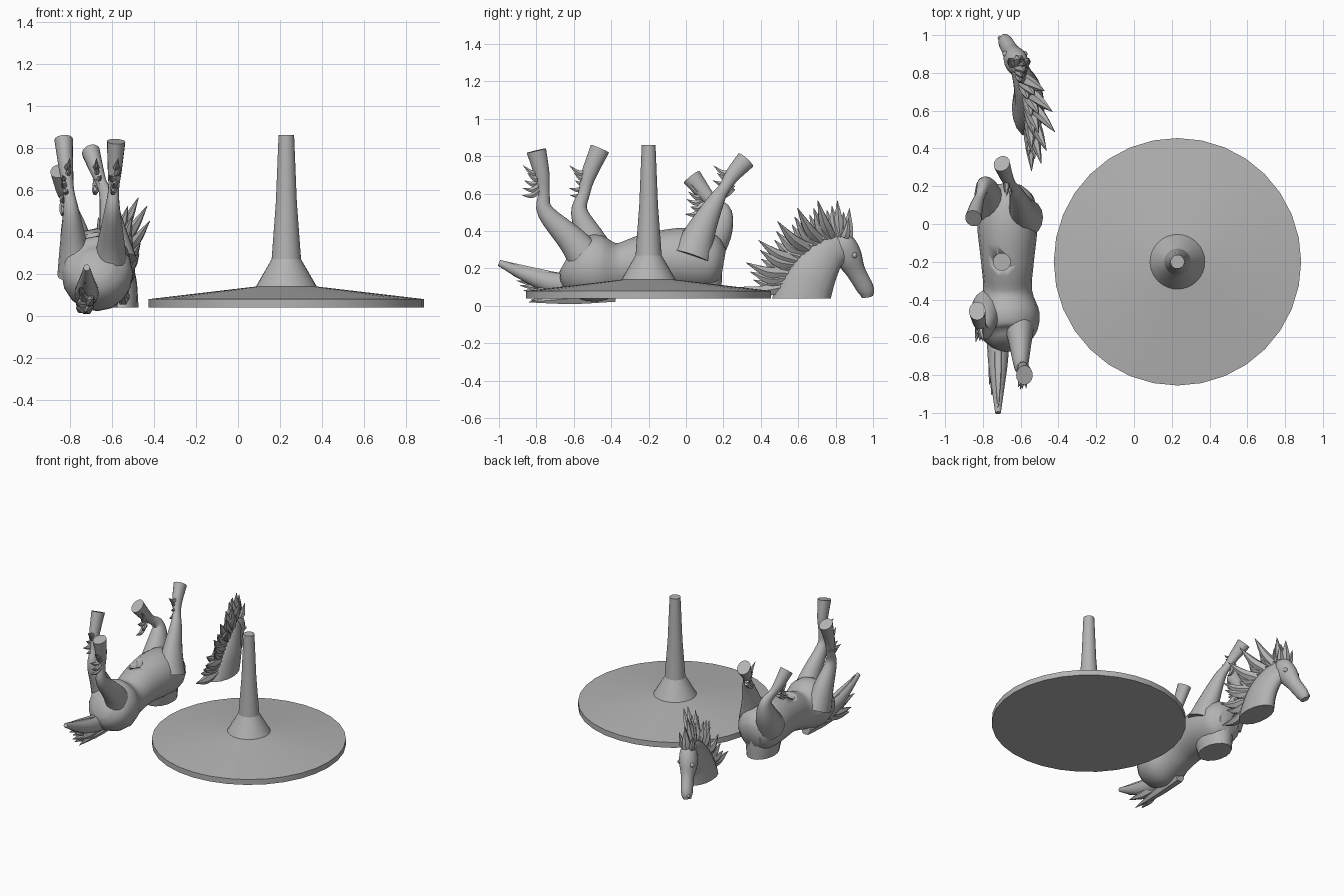
import bpy
import bmesh
import math
import random
from mathutils import Vector

random.seed(4)
if "Cube" in bpy.data.objects:
    bpy.data.objects.remove(bpy.data.objects["Cube"])

# Single plain grey
shade = 0.45
colour = (shade, shade, shade, 1)
grey = bpy.data.materials.new("plain_grey")
grey.use_nodes = True
grey.diffuse_color = colour
grey.node_tree.nodes["Principled BSDF"].inputs["Base Color"].default_value = colour


def finish(name, bm, angle=40):
    """Turn a bmesh into a shaded object."""
    bmesh.ops.recalc_face_normals(bm, faces=bm.faces)
    mesh = bpy.data.meshes.new(name)
    bm.to_mesh(mesh)
    bm.free()
    mesh.materials.append(grey)
    obj = bpy.data.objects.new(name, mesh)
    bpy.context.collection.objects.link(obj)
    bpy.ops.object.select_all(action="DESELECT")
    obj.select_set(True)
    bpy.context.view_layer.objects.active = obj
    bpy.ops.object.shade_smooth_by_angle(angle=math.radians(angle))
    return obj


def smooth_path(keys, steps=4):
    """Catmull-Rom curve through tuples of any length."""
    points = [Vector(key) for key in keys]
    first = points[0] * 2 - points[1]
    last = points[-1] * 2 - points[-2]
    points = [first, *points, last]
    path = []
    for before, start, end, after in zip(points, points[1:], points[2:], points[3:]):
        leave, arrive = (end - before) / 2, (after - start) / 2
        for step in range(steps):
            t = step / steps
            ease = t * t * (3 - 2 * t)
            path.append(start.lerp(end, ease)
                        + leave * t * (1 - t) ** 2 - arrive * t * t * (1 - t))
    return path + [points[-2]]


def bridge(bm, rings):
    """Skin a stack of equal rings and cap both ends."""
    for low, high in zip(rings, rings[1:]):
        for k in range(len(low)):
            bm.faces.new((low[k - 1], low[k], high[k], high[k - 1]))
    bm.faces.new(rings[0])
    bm.faces.new(rings[-1])


def add_tube(bm, keys, depth_ratio, sides):
    """Loft ellipses; each key is a centre and a half width."""
    path = smooth_path(keys)
    centres = [key.xyz for key in path]
    rings = []
    for i, (key, centre) in enumerate(zip(path, centres)):
        ahead = centres[min(i + 1, len(path) - 1)]
        along = (ahead - centres[max(i - 1, 0)]).normalized()
        across = Vector((1, 0, 0))
        across = (across - along * across.dot(along)).normalized()
        deep = along.cross(across) * depth_ratio
        angles = [math.tau * k / sides for k in range(sides)]
        rings.append([bm.verts.new(centre + (across * math.cos(a) + deep * math.sin(a)) * key.w)
                      for a in angles])
    bridge(bm, rings)


def tube(name, keys, depth_ratio=1.1, floor=None):
    bm = bmesh.new()
    add_tube(bm, keys, depth_ratio, sides=16)
    if floor is not None:
        bmesh.ops.bisect_plane(bm, geom=bm.verts[:] + bm.edges[:] + bm.faces[:],
                               plane_co=(0, 0, floor), plane_no=(0, 0, 1), clear_inner=True)
        bmesh.ops.holes_fill(bm, edges=bm.edges, sides=0)
    return finish(name, bm)


def locks(name, strands, radius, sag=0.02):
    """Pointed, sagging hair strands from root to tip."""
    bm = bmesh.new()
    for root, tip in strands:
        middle = root.lerp(tip, 0.5) - Vector((0, 0, sag))
        add_tube(bm, [(*root, radius), (*middle, radius * 0.8), (*tip, radius * 0.05)],
                 depth_ratio=1.1, sides=6)
    finish(name, bm)


def jitter(amount):
    return random.uniform(-amount, amount)


# Display stand: lathed disc, flared foot and post
joint_height = 0.04
stand_centre = Vector((0.23, -0.2, 0))
stand_sides = 32
bm = bmesh.new()
profile = [(0.655, joint_height), (0.655, 0.08), (0.145, 0.14), (0.07, 0.27), (0.05, 0.54), (0.037, 0.86)]
rings = []
for radius, height in profile:
    rings.append([])
    for k in range(stand_sides):
        turn = math.tau * k / stand_sides
        spot = Vector((radius * math.cos(turn), radius * math.sin(turn), height))
        rings[-1].append(bm.verts.new(stand_centre + spot))
bridge(bm, rings)
finish("stand", bm, angle=20)

# Upturned torso, given as rump-to-chest stations
body_x = -0.67
stations = [(-0.64, 0.25, 0.07), (-0.58, 0.22, 0.15), (-0.47, 0.2, 0.17), (-0.35, 0.2, 0.13),
            (-0.2, 0.24, 0.14), (0, 0.25, 0.16), (0.14, 0.23, 0.14), (0.2, 0.22, 0.08)]
torso = tube("torso", [(body_x, *station) for station in stations], depth_ratio=1.05)

# Socket for the post in the belly
bm = bmesh.new()
bmesh.ops.create_cone(bm, cap_ends=True, segments=24, radius1=0.045, radius2=0.045, depth=0.2)
bmesh.ops.translate(bm, verts=bm.verts, vec=Vector((-0.7, stand_centre.y, 0.42)))
cutter = finish("socket_cutter", bm)
cutter.hide_render = True
cutter.hide_set(True)
cut = torso.modifiers.new("socket", "BOOLEAN")
cut.operation = "DIFFERENCE"
cut.object = cutter

# Neck stump with a flat joint
tube("neck_stump", [(body_x, 0.02, 0.26, 0.12), (body_x, 0.04, 0.15, 0.11), (body_x, 0.06, 0, 0.09)],
     depth_ratio=1.4, floor=joint_height)

# Legs pointing up: hip, stifle, hock, cannon, fetlock, hoof
thickness = [0.09, 0.066, 0.038, 0.026, 0.034, 0.044]


def leg(name, hip_x, hoof_x, joints):
    hip, stifle, hock, fetlock, hoof = [Vector((0, *joint)) for joint in joints]
    centres = [hip, stifle, hock, hock.lerp(fetlock, 0.5), fetlock, hoof]
    for i, centre in enumerate(centres):
        centre.x = hip_x + (hoof_x - hip_x) * i / (len(centres) - 1)
    tube(name, [(*centre, width) for centre, width in zip(centres, thickness)], depth_ratio=1.2)
    # Feathered tuft behind the fetlock
    strands = []
    for offset in range(-2, 3):
        root = fetlock + Vector((0, 0, offset * 0.02 - 0.03))
        strands.append((root, root + Vector((jitter(0.03), jitter(0.02) - 0.09, offset * 0.02))))
    locks(name + "_tuft", strands, radius=0.018)


leg("left_hind_leg", -0.61, -0.58, [(-0.5, 0.2), (-0.6, 0.34), (-0.75, 0.5), (-0.77, 0.7), (-0.8, 0.83)])
leg("right_hind_leg", -0.77, -0.83, [(-0.45, 0.2), (-0.5, 0.34), (-0.57, 0.5), (-0.52, 0.7), (-0.46, 0.84)])
leg("left_front_leg", -0.57, -0.7, [(0.03, 0.26), (0.08, 0.4), (0.16, 0.56), (0.25, 0.7), (0.32, 0.78)])
leg("right_front_leg", -0.76, -0.85, [(0.08, 0.26), (0.17, 0.4), (0.2, 0.5), (0.1, 0.6), (0.03, 0.69)])

# Tail: thick dock with a fan of strands from its tip down to the ground
tail_x = -0.72
tube("tail_dock", [(tail_x, -0.5, 0.1, 0.06), (tail_x, -0.7, 0.12, 0.055),
                   (tail_x, -0.86, 0.17, 0.035), (tail_x, -1, 0.23, 0.015)])
strands = []
strand_count = 9
for i in range(strand_count):
    t = i / (strand_count - 1)
    root = Vector((tail_x, -0.62, 0.13 - t * 0.06))
    strands.append((root, Vector((tail_x + jitter(0.05), t * 0.15 - 0.98, 0.24 - t * 0.21))))
locks("tail_strands", strands, radius=0.035, sag=0.01)
locks("tail_underside", [(Vector((tail_x, -0.38, 0.06)), Vector((tail_x, -0.84, 0.02)))],
      radius=0.04, sag=0)

# Separate neck and head, resting on the neck joint
tube("neck", [(-0.56, 0.6, -0.04, 0.09), (-0.56, 0.63, 0.07, 0.085), (-0.56, 0.68, 0.18, 0.075),
              (-0.58, 0.75, 0.27, 0.06), (-0.61, 0.83, 0.32, 0.045)],
     depth_ratio=1.75, floor=joint_height)
tube("head", [(-0.6, 0.81, 0.37, 0.03), (-0.61, 0.84, 0.33, 0.055), (-0.63, 0.87, 0.26, 0.06),
              (-0.65, 0.91, 0.18, 0.043), (-0.68, 0.96, 0.09, 0.038), (-0.69, 0.97, 0.05, 0.026)],
     depth_ratio=1.2)

# Ears, eyes and nostrils, mirrored about the slanting face
poll = Vector((-0.61, 0.85, 0.37))
eye = Vector((-0.63, 0.9, 0.27))
nostril = Vector((-0.69, 0.985, 0.08))
for side, sign in (("left", 1), ("right", -1)):
    root = poll + Vector((sign * 0.035, 0, 0))
    locks(side + "_ear", [(root, root + Vector((sign * 0.02, 0.02, 0.1)))], radius=0.024)
    for part, centre, gap, size in (("eye", eye, 0.05, 0.016), ("nostril", nostril, 0.02, 0.012)):
        bm = bmesh.new()
        bmesh.ops.create_uvsphere(bm, u_segments=12, v_segments=8, radius=size)
        bmesh.ops.translate(bm, verts=bm.verts, vec=centre + Vector((sign * gap, 0, 0)))
        finish(side + "_" + part, bm)

# Mane: strands along the crest, swept back at the withers and upright at the poll
crest = smooth_path([(-0.55, 0.52, 0.1), (-0.55, 0.57, 0.22), (-0.56, 0.67, 0.32),
                     (-0.59, 0.77, 0.37), (-0.61, 0.86, 0.36)], steps=5)
strands = []
for i, root in enumerate(crest):
    t = i / (len(crest) - 1)
    lift = math.radians(95 * t)
    length = (0.24, 0.17, 0.2)[i % 3] * (1 - t / 5)
    sweep = math.sin(math.pi * t) * (0.13, 0.03, 0.07)[i % 3]
    strands.append((root, root + Vector((sweep + jitter(0.03), -length * math.cos(lift),
                                         length * math.sin(lift)))))
locks("mane", strands, radius=0.034)
